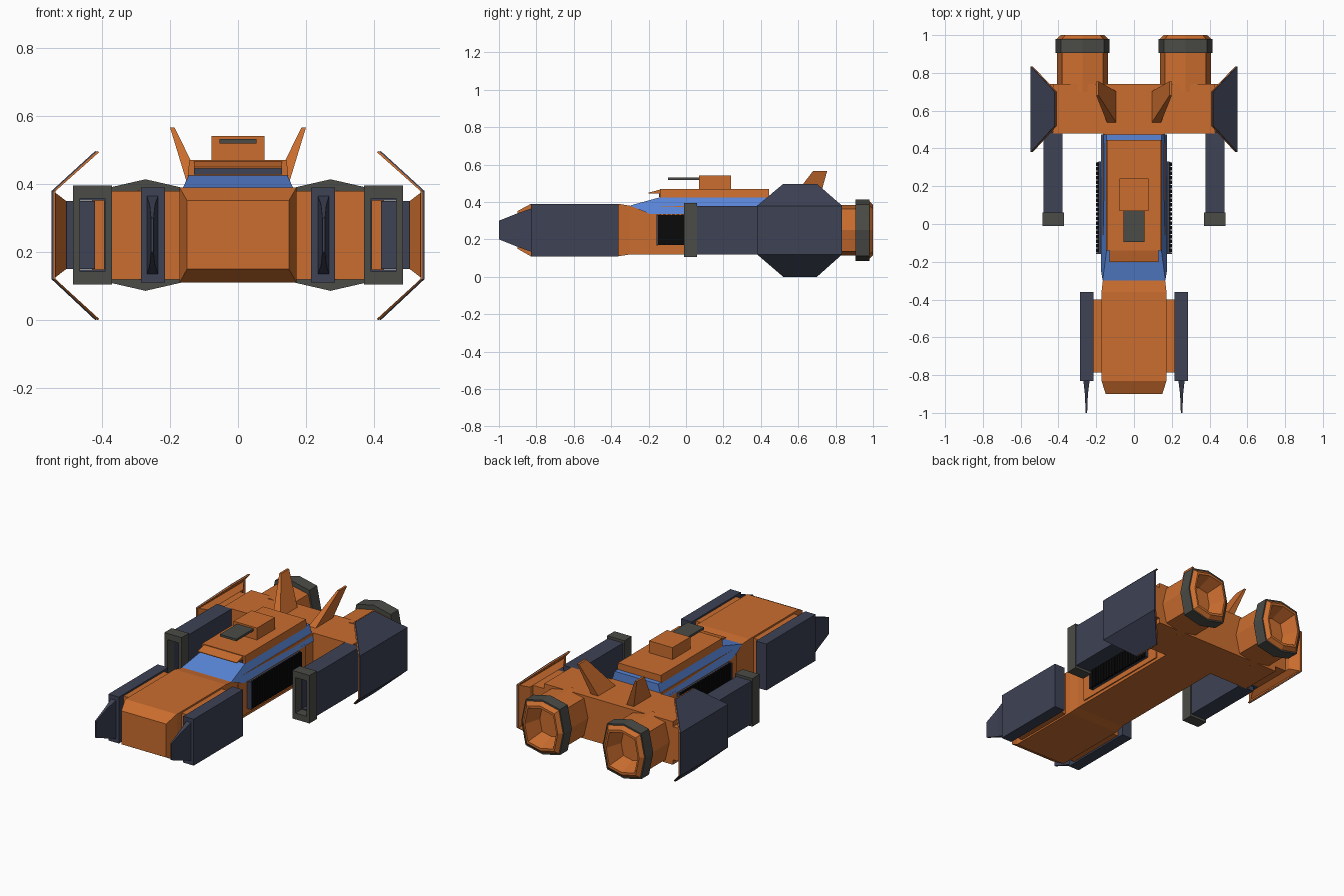
import bpy, bmesh

if "Cube" in bpy.data.objects:
    bpy.data.objects.remove(bpy.data.objects["Cube"])

def material(name, rgb):
    m = bpy.data.materials.new(name)
    m.diffuse_color = (*rgb, 1)
    m.use_nodes = True
    m.node_tree.nodes["Principled BSDF"].inputs["Base Color"].default_value = m.diffuse_color
    return m

ORANGE = material("orange paint", (0.60, 0.155, 0.028))
NAVY = material("navy armour", (0.047, 0.054, 0.09))
GRAY = material("dark gray metal", (0.07, 0.07, 0.063))
BLUE = material("blue glass", (0.10, 0.235, 0.68))
BLACK = material("black grille", (0.003, 0.003, 0.003))

def finish(name, bm, mats, mirror):
    bmesh.ops.recalc_face_normals(bm, faces=bm.faces)
    me = bpy.data.meshes.new(name)
    bm.to_mesh(me)
    bm.free()
    for m in mats:
        me.materials.append(m)
    ob = bpy.data.objects.new(name, me)
    bpy.context.collection.objects.link(ob)
    if mirror:
        mod = ob.modifiers.new("mirror", 'MIRROR')
        mod.use_mirror_merge = False
    return ob

def loft(name, rings, mats, mirror=False, rule=None, closed=False):
    """Skin matching rings of points; rule gives a material per segment."""
    bm = bmesh.new()
    vs = [[bm.verts.new(p) for p in r] for r in rings]
    n, count = len(vs[0]), len(vs)
    for k in range(count if closed else count - 1):
        a, b = vs[k], vs[(k + 1) % count]
        for i in range(n):
            f = bm.faces.new((a[i], a[(i + 1) % n], b[(i + 1) % n], b[i]))
            if rule:
                f.material_index = rule[k]
    if not closed:
        bm.faces.new(vs[0])
        f = bm.faces.new(vs[-1])
        if rule:
            f.material_index = rule[-1]
    return finish(name, bm, mats, mirror)

def rect(y, x0, x1, z0, z1):
    return [(x0, y, z0), (x1, y, z0), (x1, y, z1), (x0, y, z1)]

def box(name, x, y, z, mat, mirror=False):
    return loft(name, [rect(y[0], *x, *z), rect(y[1], *x, *z)], [mat], mirror)

def tube(name, x, y, z, wall, mat):
    """Rectangular open frame running along y."""
    w = wall
    inner = (x[0] + w, x[1] - w, z[0] + 1.8 * w, z[1] - 1.8 * w)
    return loft(name, [rect(y[0], *x, *z), rect(y[1], *x, *z),
                       rect(y[1], *inner), rect(y[0], *inner)],
                [mat], True, closed=True)

# Forward hull with bevelled nose, and narrower mid hull
loft("front_hull", [rect(-0.90, -.15, .15, .15, .352), rect(-0.83, -.172, .172, .11, .39),
                    rect(-0.36, -.172, .172, .11, .39), rect(-0.30, -.165, .165, .12, .38)], [ORANGE])
box("mid_hull", (-.165, .165), (-.30, .50), (.12, .38), ORANGE)
box("side_panel", (.16, .172), (-.24, .40), (.138, .345), ORANGE, True)

# Front pods with pylons and blade tips
box("front_pylon", (.165, .22), (-.785, -.40), (.12, .38), ORANGE, True)
box("front_pod", (.215, .285), (-.83, -.36), (.11, .39), NAVY, True)
loft("pod_tip", [rect(-1.0, .248, .256, .20, .30), rect(-.90, .244, .260, .16, .34),
                 rect(-.83, .235, .268, .135, .365)], [NAVY], True)

# Blue canopy: side profile widened by height
profile = [(-.30, .381), (-.14, .425), (.475, .43), (.475, .335), (-.19, .335), (-.25, .36)]
def half_width(z):
    return .174 if z < .37 else .166 if z < .40 else .145
loft("canopy", [[(s * half_width(z), y, z) for y, z in profile] for s in (-1, 1)], [BLUE])

# Upper deck, visor and turret
loft("upper_deck", [[(-.148, y, .425), (.148, y, .425), (.143, y, .47), (-.143, y, .47)]
                    for y in (-.14, .445)], [ORANGE])
visor = [(-.20, .446), (-.20, .45), (-.14, .466), (-.13, .446)]
loft("visor", [[(x, y, z) for y, z in visor] for x in (-.13, .13)], [ORANGE])
box("visor_slot", (-.13, .13), (-.145, -.12), (.428, .446), NAVY)
box("turret", (-.078, .078), (.07, .24), (.465, .542), ORANGE)
box("turret_barrel", (-.055, .055), (-.095, .075), (.519, .532), GRAY)

# Side grilles: housing with a row of black slats
box("grille_housing", (.165, .188), (-.155, .33), (.17, .33), NAVY, True)
box("grille_back", (.185, .192), (-.153, .328), (.172, .328), BLACK, True)
box("grille_end", (.165, .2), (-.158, -.15), (.168, .332), NAVY, True)
for i in range(20):
    y = -.148 + i * .024
    box("grille_slat", (.185, .2), (y, y + .018), (.17, .332), BLACK, True)

# Rear wing block
box("rear_wing", (-.43, .43), (.48, .74), (.12, .38), ORANGE)

# Rear side pods: hollow tubes with gray intake frames
tube("rear_pod", (.378, .48), (.05, .485), (.12, .38), .016, NAVY)
tube("intake_frame", (.37, .485), (-.01, .06), (.105, .395), .021, GRAY)

# Folded side fins: navy outside, orange liner inside
box("fin_mount", (.42, .51), (.50, .74), (.15, .35), ORANGE, True)
box("fin_mount_plate", (.42, .505), (.46, .50), (.15, .35), NAVY, True)
loft("fin_core", [[(.505, .45, .15), (.505, .77, .15), (.505, .77, .35), (.505, .45, .35)],
                  [(.538, .39, .125), (.538, .825, .125), (.538, .825, .375), (.538, .39, .375)]],
     [ORANGE], True)
def fin_rings(shift):
    path = [(.42, 0.0, .52, .70), (.548, .12, .38, .835), (.548, .38, .38, .835), (.42, .497, .52, .70)]
    rings = []
    for x, z, y0, y1 in path:
        xo, xi = x - shift, x - shift - .006
        dz = 0 if x > .5 else (.003 if z < .2 else -.003)
        rings.append([(xo, y0, z), (xo, y1, z), (xi, y1, z + dz), (xi, y0, z + dz)])
    return rings
loft("side_fin", fin_rings(0), [NAVY], True)
loft("side_fin_liner", fin_rings(.006), [ORANGE], True)

# Tail fins leaning outward
loft("tail_fin", [[(.09, .53, .37), (.14, .53, .37), (.14, .70, .37), (.09, .70, .37)],
                  [(.187, .68, .567), (.2, .68, .567), (.2, .755, .567), (.187, .755, .567)]],
     [ORANGE], True)

# Eight-sided engines with gray bands and hollow nozzles
def octagon(y, w, h):
    pts = [(0, 1), (.8, .84), (1, 0), (.8, -.84), (0, -1), (-.8, -.84), (-1, 0), (-.8, .84)]
    return [(.272 + a * w, y, .25 + b * h) for a, b in pts]
loft("engine", [octagon(.70, .135, .135), octagon(.905, .135, .135), octagon(.905, .143, .164),
                octagon(.98, .143, .164), octagon(.98, .136, .155), octagon(1.0, .115, .135),
                octagon(1.0, .105, .12), octagon(.90, .075, .085)],
     [ORANGE, GRAY], True, rule=[0, 1, 1, 1, 0, 0, 0, 0])
